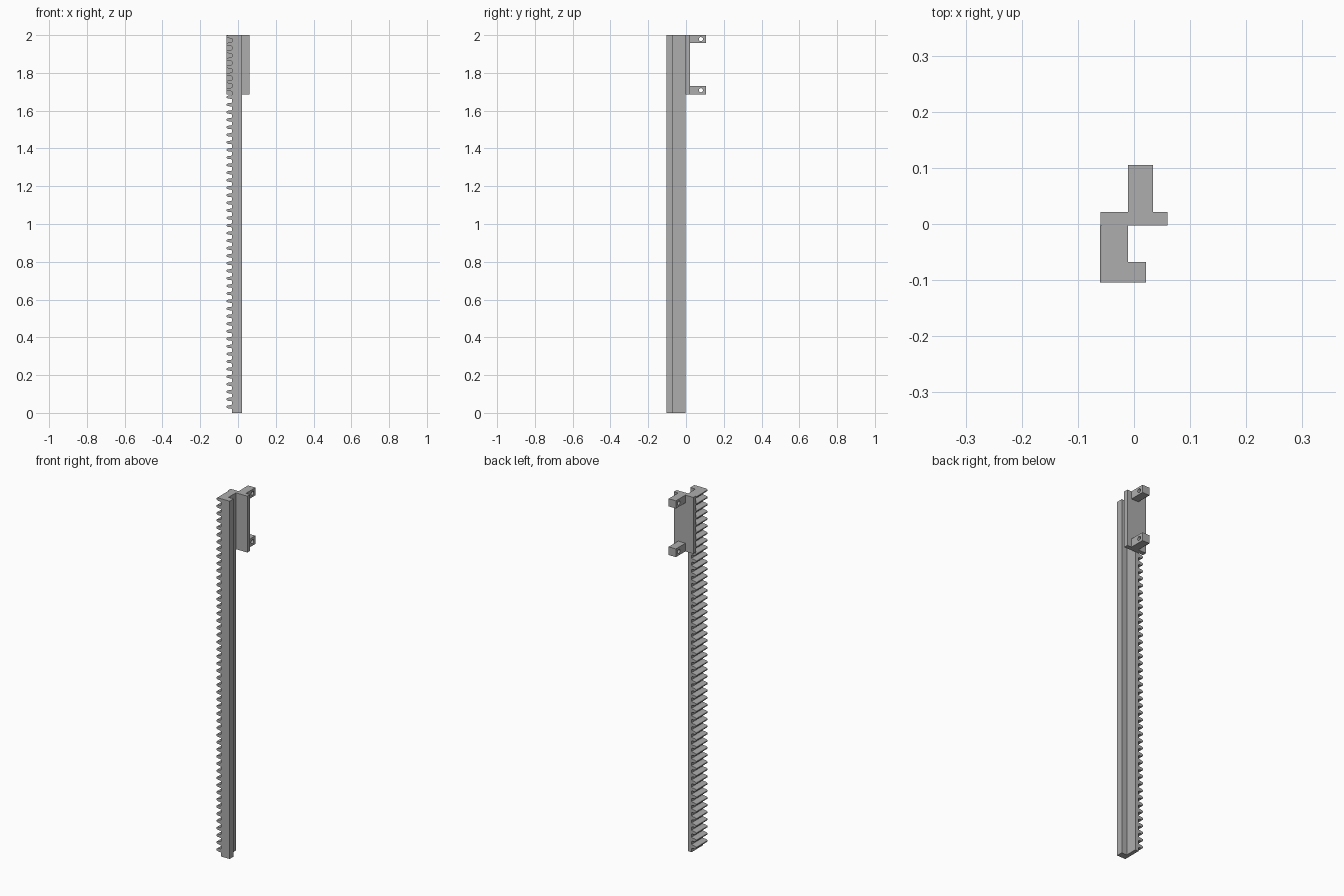
import bpy, bmesh, math
from mathutils import Matrix

if "Cube" in bpy.data.objects:
    bpy.data.objects.remove(bpy.data.objects["Cube"])

grey = bpy.data.materials.new("plain grey")
grey.use_nodes = True
grey.diffuse_color = (0.42, 0.42, 0.42, 1)
grey.node_tree.nodes["Principled BSDF"].inputs["Base Color"].default_value = (0.42, 0.42, 0.42, 1)

TOP, BACK, FRONT = 2.0, -0.003, -0.104


def add_prism(bm, points, offset):
    """Close a 3D outline into a face and extrude it by an offset."""
    face = bm.faces.new([bm.verts.new(p) for p in points])
    new = bmesh.ops.extrude_face_region(bm, geom=[face])["geom"]
    verts = [g for g in new if isinstance(g, bmesh.types.BMVert)]
    bmesh.ops.translate(bm, verts=verts, vec=offset)


def finish(bm, name):
    bmesh.ops.recalc_face_normals(bm, faces=bm.faces)
    mesh = bpy.data.meshes.new(name)
    bm.to_mesh(mesh)
    bm.free()
    mesh.materials.append(grey)
    obj = bpy.data.objects.new(name, mesh)
    bpy.context.collection.objects.link(obj)
    return obj


# Long rail with an L-shaped section
bm = bmesh.new()
root, inner, lip = -0.032, -0.011, 0.021
section = [(root, FRONT), (lip, FRONT), (lip, -0.068),
           (inner, -0.068), (inner, BACK), (root, BACK)]
add_prism(bm, [(x, y, 0) for x, y in section], (0, 0, TOP))
finish(bm, "rail")

# Row of gear teeth, flared at the root and rounded at the tip
bm = bmesh.new()
flank = [(root, 0.012), (-0.035, 0.0095), (-0.051, 0.008), (-0.058, 0.0055), (-0.061, 0.002)]
outline = flank + [(x, -h) for x, h in reversed(flank)]
for i in range(50):
    centre = 0.032 + 0.04 * i
    add_prism(bm, [(x, FRONT, min(centre + h, TOP)) for x, h in outline],
              (0, BACK - FRONT, 0))
finish(bm, "rack_teeth")

# Mounting plate behind the top of the rail
bm = bmesh.new()
base = [(-0.06, BACK), (0.06, BACK), (0.06, 0.021), (-0.06, 0.021)]
add_prism(bm, [(x, y, 1.685) for x, y in base], (0, 0, TOP - 1.685))
finish(bm, "mounting_plate")


# Lugs with a cross hole, as filled outlines given thickness
def lug(name, low, high):
    curve = bpy.data.curves.new(name, "CURVE")
    curve.dimensions = "2D"
    curve.fill_mode = "BOTH"
    curve.extrude = 0.0225
    mid = (low + high) / 2
    box = [(0.021, low), (0.105, low), (0.105, high), (0.021, high)]
    turns = [math.tau * i / 24 for i in range(24)]
    hole = [(0.079 + 0.011 * math.cos(a), mid + 0.011 * math.sin(a)) for a in turns]
    for loop in (box, hole):
        spline = curve.splines.new("POLY")
        spline.points.add(len(loop) - 1)
        for point, (y, z) in zip(spline.points, loop):
            point.co = (y, z, 0, 1)
        spline.use_cyclic_u = True
    temp = bpy.data.objects.new(name + "_outline", curve)
    bpy.context.collection.objects.link(temp)
    bpy.context.view_layer.update()
    solid = temp.evaluated_get(bpy.context.evaluated_depsgraph_get())
    bm = bmesh.new()
    bm.from_mesh(solid.to_mesh())
    bpy.data.objects.remove(temp)
    bmesh.ops.remove_doubles(bm, verts=bm.verts, dist=0.00001)
    # Turn the outline plane to face sideways
    turn = Matrix(((0, 0, 1, 0.0115), (1, 0, 0, 0), (0, 1, 0, 0), (0, 0, 0, 1)))
    bm.transform(turn)
    for face in bm.faces:
        face.smooth = False
    finish(bm, name)


lug("upper_lug", 1.957, TOP)
lug("lower_lug", 1.685, 1.731)
